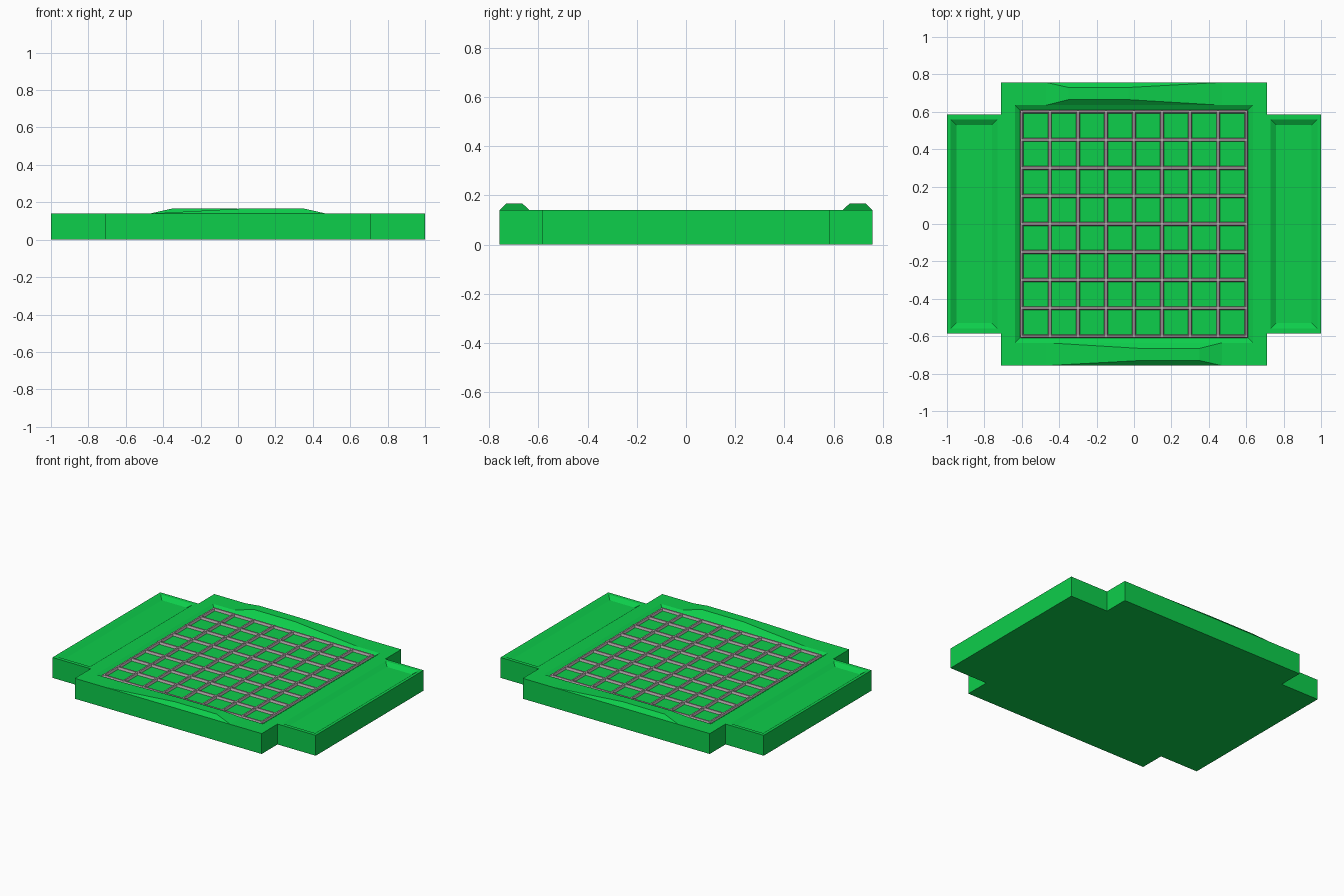
import bpy, bmesh

if "Cube" in bpy.data.objects:
    bpy.data.objects.remove(bpy.data.objects["Cube"])


def material(name, rgb):
    m = bpy.data.materials.new(name)
    m.diffuse_color = (*rgb, 1)
    m.use_nodes = True
    m.node_tree.nodes["Principled BSDF"].inputs["Base Color"].default_value = m.diffuse_color
    return m


GREEN = material("bright green", (0.004, 0.62, 0.07))
GREY = material("pinkish grey", (0.50, 0.42, 0.44))
TOP = 0.14      # height of the flat deck
DEPTH = 0.02    # depth of the recesses


def add_frustum(bm, low, high, z0, z1):
    """Tapered block between two rectangles (x0, x1, y0, y1)."""
    rings = []
    for (x0, x1, y0, y1), z in ((low, z0), (high, z1)):
        rings.append([bm.verts.new((x, y, z)) for x, y in
                      ((x0, y0), (x1, y0), (x1, y1), (x0, y1))])
    a, b = rings
    bm.faces.new(a[::-1])
    bm.faces.new(b)
    for i in range(4):
        j = (i + 1) % 4
        bm.faces.new((a[i], a[j], b[j], b[i]))


def finish(bm, name, mat):
    bmesh.ops.recalc_face_normals(bm, faces=bm.faces)
    mesh = bpy.data.meshes.new(name)
    bm.to_mesh(mesh)
    bm.free()
    mesh.materials.append(mat)
    ob = bpy.data.objects.new(name, mesh)
    bpy.context.collection.objects.link(ob)
    return ob


# Cross-shaped base slab
X1, X2, Y1, Y2 = 0.71, 1.0, 0.585, 0.757
quarter = [(X2, Y1), (X1, Y1), (X1, Y2)]
outline = (quarter + [(-x, y) for x, y in quarter[::-1]]
           + [(-x, -y) for x, y in quarter] + [(x, -y) for x, y in quarter[::-1]])
bm = bmesh.new()
face = bm.faces.new([bm.verts.new((x, y, 0)) for x, y in outline])
ext = bmesh.ops.extrude_face_region(bm, geom=[face])
bmesh.ops.translate(bm, vec=(0, 0, TOP),
                    verts=[v for v in ext["geom"] if isinstance(v, bmesh.types.BMVert)])
base = finish(bm, "base", GREEN)

# Sloped recesses: the board in the middle and a trough on each side
bm = bmesh.new()
for x0, x1, y in ((-0.605, 0.605, 0.605), (-0.95, -0.76, 0.53), (0.76, 0.95, 0.53)):
    s = 0.06    # wall slope carried on above the deck for a clean cut
    add_frustum(bm, (x0, x1, -y, y), (x0 - s, x1 + s, -y - s, y + s),
                TOP - DEPTH, TOP + DEPTH)
cutter = finish(bm, "recess_cutter", GREEN)
cutter.hide_render = True
mod = base.modifiers.new("recesses", 'BOOLEAN')
mod.operation = 'DIFFERENCE'
mod.solver = 'EXACT'
mod.object = cutter
bpy.context.view_layer.objects.active = base
bpy.ops.object.modifier_apply(modifier=mod.name)
bpy.data.objects.remove(cutter)

# Raised handles, lopsided, the front one turned half round
for name, s in (("back_ridge", 1), ("front_ridge", -1)):
    bm = bmesh.new()
    add_frustum(bm, (-0.47 * s, 0.47 * s, 0.635 * s, 0.757 * s),
                (-0.35 * s, -0.03 * s, 0.665 * s, 0.73 * s), TOP, 0.167)
    finish(bm, name, GREEN)

# Grid of bevelled dividing bars, eight by eight squares
bm = bmesh.new()
W, T, L = 0.01, 0.005, 0.607
for i in range(9):
    c = -0.6 + 0.15 * i
    add_frustum(bm, (c - W, c + W, -L, L), (c - T, c + T, -L, L), TOP - DEPTH, TOP - 0.005)
    add_frustum(bm, (-L, L, c - W, c + W), (-L, L, c - T, c + T), TOP - DEPTH, TOP - 0.005)
finish(bm, "grid_bars", GREY)
